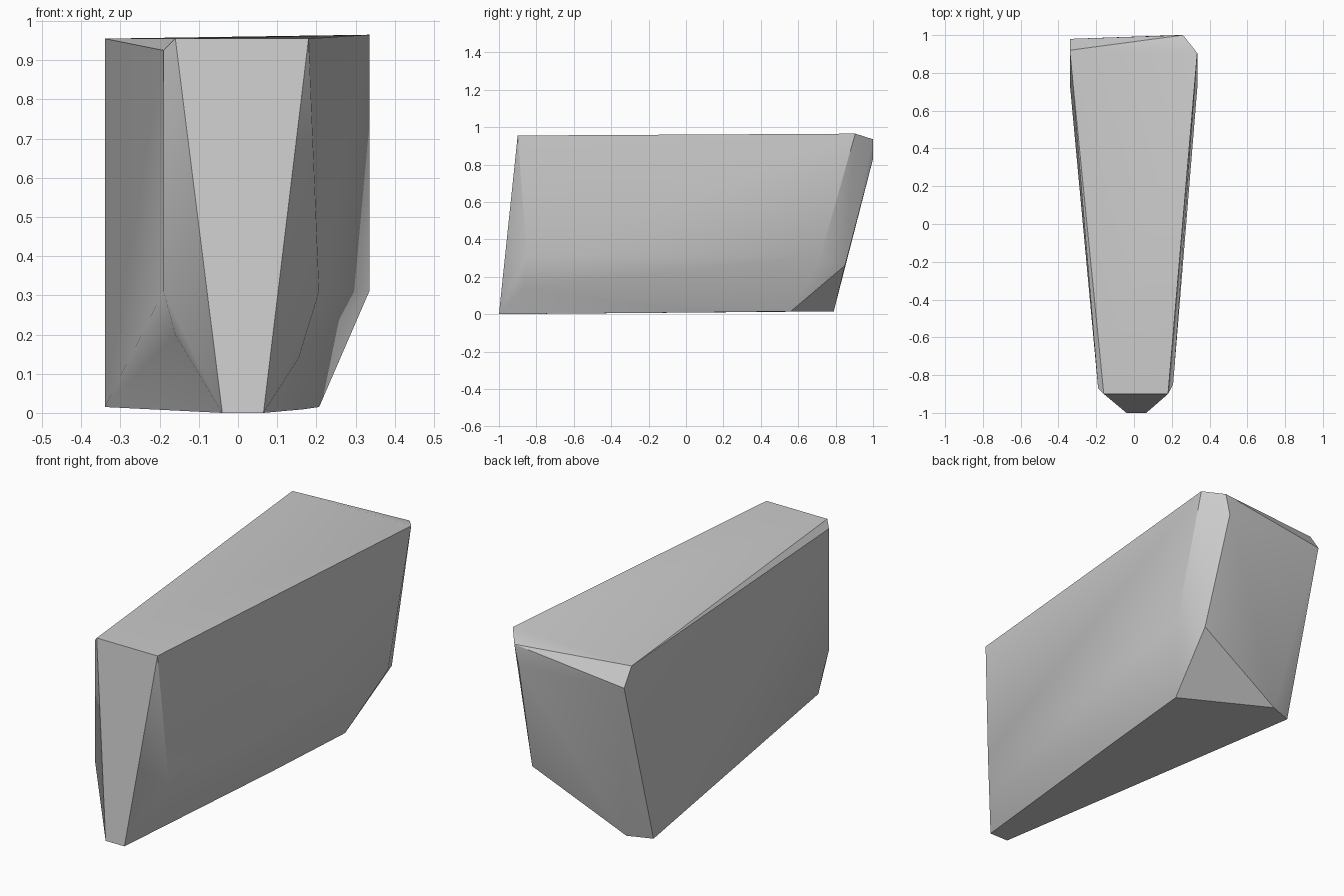
import bpy, bmesh, math

# Remove the default cube
default_cube = bpy.data.objects.get("Cube")
if default_cube:
    bpy.data.objects.remove(default_cube, do_unlink=True)


def make_material(name, colour):
    material = bpy.data.materials.new(name)
    material.use_nodes = True
    material.diffuse_color = colour
    shader = next(n for n in material.node_tree.nodes if n.type == 'BSDF_PRINCIPLED')
    shader.inputs["Base Color"].default_value = colour
    shader.inputs["Roughness"].default_value = 0.8
    return material


def make_convex_block(name, corner_groups, material):
    """Wrap a tight convex skin around the corner points."""
    bm = bmesh.new()
    for group in corner_groups:
        for corner in group:
            bm.verts.new(corner)
    result = bmesh.ops.convex_hull(bm, input=bm.verts[:])
    unused = [v for v in bm.verts if not v.link_faces]
    bmesh.ops.delete(bm, geom=unused, context='VERTS')
    bmesh.ops.recalc_face_normals(bm, faces=bm.faces[:])
    mesh = bpy.data.meshes.new(name)
    bm.to_mesh(mesh)
    bm.free()
    mesh.materials.append(material)
    block = bpy.data.objects.new(name, mesh)
    bpy.context.collection.objects.link(block)
    return block


# Narrow front end: top edge, bevelled sides, pointed foot
front_end = [
    (-0.16, -0.9, 0.955), (0.18, -0.9, 0.955),
    (-0.19, -0.87, 0.925), (-0.19, -0.87, 0.31), (0.207, -0.85, 0.31),
    (-0.16, -0.87, 0.2), (0.155, -0.87, 0.14),
    (-0.04, -1, 0), (0.065, -1, 0),
]

# Wide top of the back end, with a cut corner
back_top = [
    (-0.34, 0.92, 0.955), (0.335, 0.905, 0.965),
    (-0.34, 0.98, 0.865), (0.26, 1, 0.935), (0.235, 1, 0.83),
]

# Slanted lower back and underside
back_foot = [
    (0.335, 0.72, 0.31), (0.265, 0.85, 0.26), (-0.28, 0.82, 0.21),
    (-0.34, 0.745, 0.015), (-0.22, 0.79, 0.015),
    (0.207, 0.56, 0.015), (0.165, 0.05, 0.009),
]

stone_grey = make_material("stone_grey", (0.6, 0.6, 0.6, 1))
stone_block = make_convex_block(
    "stone_block", (front_end, back_top, back_foot), stone_grey)

# Soft shading across shallow creases, crisp main edges
bpy.ops.object.select_all(action='DESELECT')
stone_block.select_set(True)
bpy.context.view_layer.objects.active = stone_block
bpy.ops.object.shade_smooth_by_angle(angle=math.radians(30))
